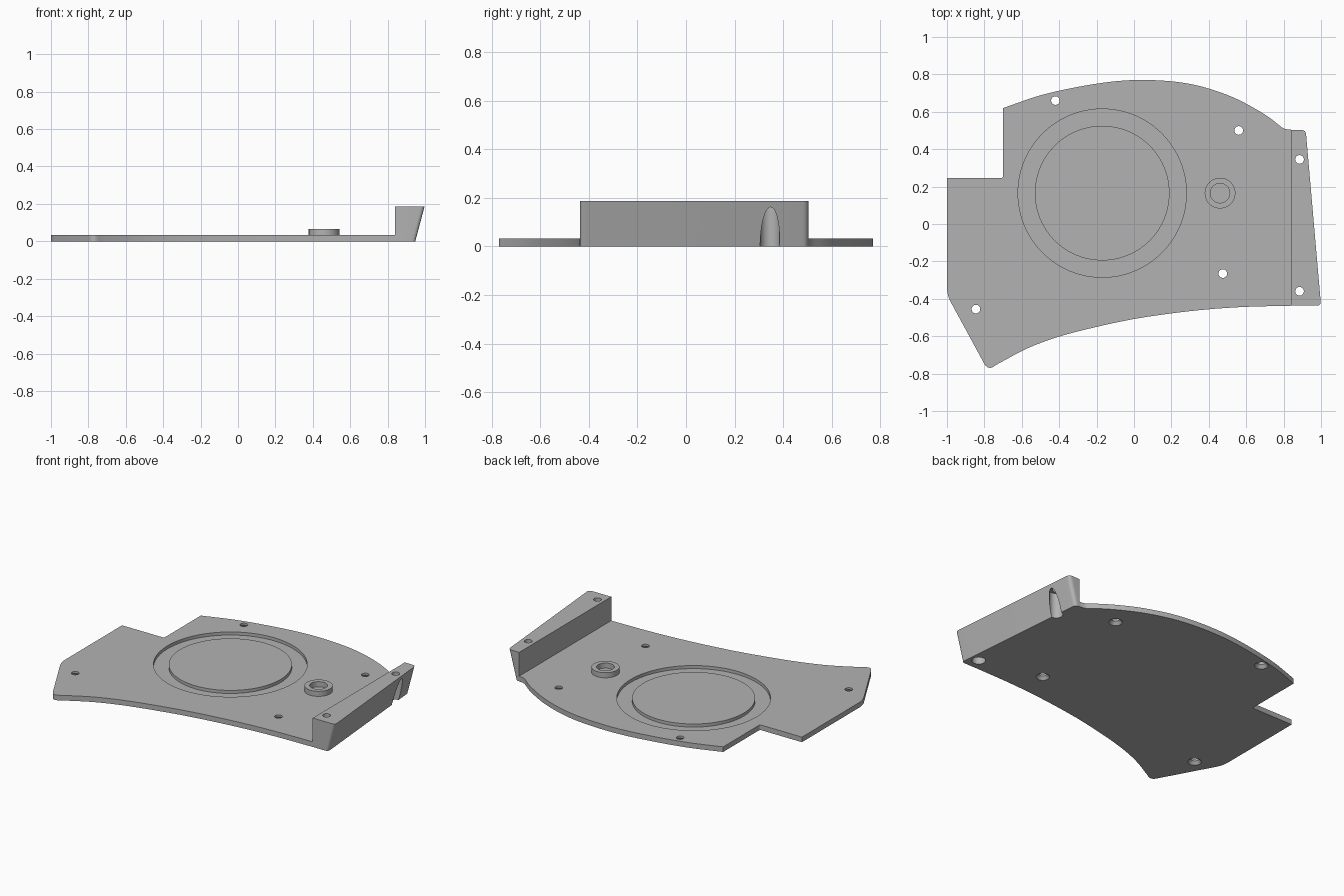
import bpy
import bmesh
from mathutils import Vector

cube = bpy.data.objects.get("Cube")
if cube:
    bpy.data.objects.remove(cube, do_unlink=True)

grey = bpy.data.materials.new("plain grey")
grey.use_nodes = True
colour = (0.45, 0.45, 0.45, 1)
grey.diffuse_color = colour
grey.node_tree.nodes["Principled BSDF"].inputs["Base Color"].default_value = colour

THICK, TALL = 0.033, 0.187


def smooth_path(points, steps=6):
    """Catmull-Rom curve through the points, ends included."""
    p = [Vector(q) for q in points]
    p = [2 * p[0] - p[1]] + p + [2 * p[-1] - p[-2]]
    out = []
    for a, b, c, d in zip(p, p[1:], p[2:], p[3:]):
        for i in range(steps):
            t = i / steps
            out.append(0.5 * (2 * b + (c - a) * t + (2 * a - 5 * b + 4 * c - d) * t * t
                              + (3 * b - a - 3 * c + d) * t ** 3))
    return out + [p[-2]]


def rounded(before, corner, after, radius, steps=6):
    """Corner rounded off with a short quadratic curve."""
    a, b, c = Vector(before), Vector(corner), Vector(after)
    s, e = b + (a - b).normalized() * radius, b + (c - b).normalized() * radius
    return [s * (1 - t) ** 2 + b * 2 * t * (1 - t) + e * t * t
            for t in (i / steps for i in range(steps + 1))]


def make_object(name, bm):
    bmesh.ops.recalc_face_normals(bm, faces=bm.faces)
    mesh = bpy.data.meshes.new(name)
    bm.to_mesh(mesh)
    bm.free()
    mesh.materials.append(grey)
    obj = bpy.data.objects.new(name, mesh)
    bpy.context.collection.objects.link(obj)
    return obj


def prism(name, outline, height):
    bm = bmesh.new()
    base = bm.faces.new([bm.verts.new((p[0], p[1], 0)) for p in outline])
    top = bmesh.ops.extrude_face_region(bm, geom=[base])["geom"]
    bmesh.ops.translate(bm, vec=(0, 0, height),
                        verts=[v for v in top if isinstance(v, bmesh.types.BMVert)])
    return make_object(name, bm)


def turned(name, x, y, profile, sides=48):
    """Closed ring of (radius, z) points turned about a vertical axis."""
    bm = bmesh.new()
    verts = [bm.verts.new((r, 0, z)) for r, z in profile]
    edges = [bm.edges.new(pair) for pair in zip(verts, verts[1:] + verts[:1])]
    bmesh.ops.spin(bm, geom=verts + edges, axis=(0, 0, 1), cent=(0, 0, 0),
                   angle=6.283185307, steps=sides)
    bmesh.ops.remove_doubles(bm, verts=bm.verts, dist=1e-5)
    loose = [e for e in bm.edges if not e.link_faces]
    bmesh.ops.delete(bm, geom=loose, context="EDGES")
    bmesh.ops.translate(bm, vec=(x, y, 0), verts=bm.verts)
    return make_object(name, bm)


def cut(target, cutter):
    mod = target.modifiers.new(cutter.name, "BOOLEAN")
    mod.operation = "DIFFERENCE"
    mod.solver = "EXACT"
    mod.object = cutter
    cutter.hide_render = True
    bpy.context.view_layer.objects.active = target
    bpy.ops.object.modifier_apply(modifier=mod.name)
    bpy.data.objects.remove(cutter, do_unlink=True)


# Base plate with a bowed front edge, domed back edge and a notched corner
front_edge = [(-0.735, -0.752), (-0.57, -0.665), (-0.4, -0.602), (-0.2, -0.55), (0, -0.508),
              (0.2, -0.478), (0.4, -0.456), (0.6, -0.443), (0.84, -0.437)]
back_edge = [(0.79, 0.517), (0.7, 0.585), (0.55, 0.668), (0.4, 0.724), (0.25, 0.757),
             (0.07, 0.77), (-0.1, 0.763), (-0.3, 0.733), (-0.5, 0.688), (-0.7, 0.62)]
left_corner, tip = (-1, -0.38), (-0.78, -0.785)
outline = [(-1, 0.245)]
outline += rounded((-1, 0), left_corner, tip, 0.045)
outline += rounded(left_corner, tip, front_edge[0], 0.045)
outline += smooth_path(front_edge)
outline += [(0.84, 0.505), (0.81, 0.507)]
outline += smooth_path(back_edge)
outline += rounded((-0.7, 0.6), (-0.7, 0.245), (-1, 0.245), 0.015)[:-1]
plate = prism("base_plate", outline, THICK)

# Raised end block whose outer face leans outward
near, far = (1.0, -0.437), (0.918, 0.503)
block_outline = [(0.84, -0.437)]
block_outline += rounded((0.84, -0.437), near, far, 0.025)
block_outline += rounded(near, far, (0.84, 0.503), 0.025)
block_outline += [(0.84, 0.503)]
block = prism("end_block", block_outline, TALL)
for v in block.data.vertices:
    if v.co.z < 0.01 and v.co.x > 0.85:
        v.co.x -= 0.05

# Circular groove around a flat disc
cut(plate, turned("groove_cutter", -0.17, 0.165,
                  [(0.36, 0.013), (0.45, 0.013), (0.45, 0.1), (0.36, 0.1)], 96))

# Countersunk screw holes in the plate
for x, y in [(-0.42, 0.66), (0.56, 0.5), (0.475, -0.265), (-0.845, -0.455)]:
    cut(plate, turned("screw_cutter", x, y,
                      [(0, -0.02), (0.04, -0.02), (0.04, 0), (0.023, 0.02),
                       (0.023, 0.1), (0, 0.1)], 32))

# Stepped screw holes in the block, the back one breaking through the leaning face
for y in (0.345, -0.36):
    cut(block, turned("bolt_cutter", 0.885, y,
                      [(0, -0.1), (0.04, -0.1), (0.04, 0.165), (0.023, 0.165),
                       (0.023, 0.3), (0, 0.3)], 32))

# Small raised collar
collar = turned("collar", 0.46, 0.165, [(0.052, THICK - 0.005), (0.082, THICK - 0.005),
                                        (0.082, 0.066), (0.052, 0.066)])

# Smooth curved walls, crisp edges
for obj in (plate, block, collar):
    bpy.ops.object.select_all(action="DESELECT")
    obj.select_set(True)
    bpy.context.view_layer.objects.active = obj
    bpy.ops.object.shade_smooth_by_angle(angle=0.5)
